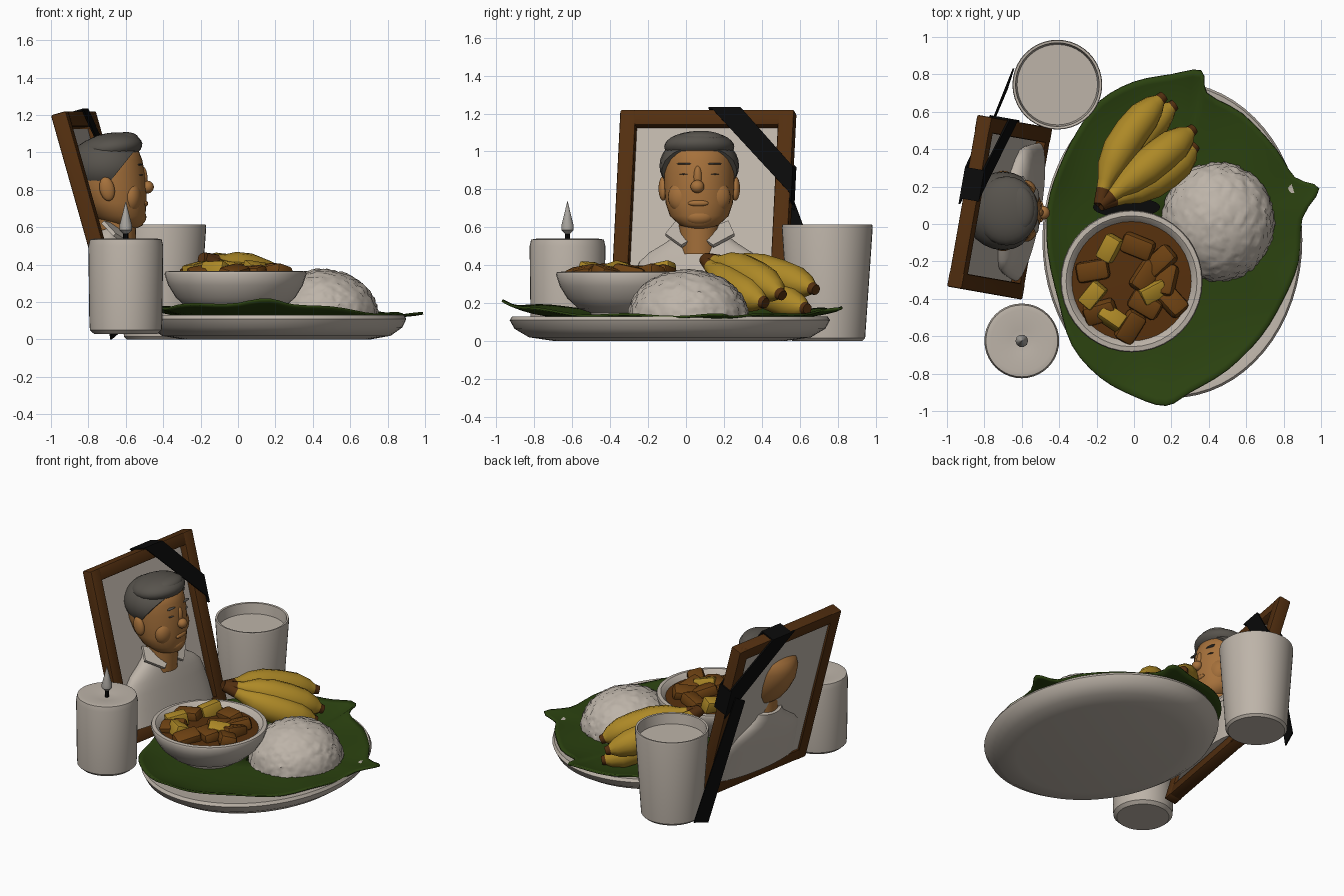
import bpy, bmesh, math, random
from mathutils import Matrix, Vector

if "Cube" in bpy.data.objects:
    bpy.data.objects.remove(bpy.data.objects["Cube"])
random.seed(4)

def mat(name, r, g, b):
    m = bpy.data.materials.new(name)
    m.diffuse_color = (r, g, b, 1)
    m.use_nodes = True
    m.node_tree.nodes["Principled BSDF"].inputs["Base Color"].default_value = m.diffuse_color
    return m

WHITE = mat("warm_white", .51, .455, .395)
GREEN = mat("leaf_green", .024, .054, .005)
WOOD = mat("wood_brown", .085, .028, .005)
SKIN = mat("skin_tan", .38, .165, .044)
HAIR = mat("hair_grey", .095, .086, .073)
YELLOW = mat("banana_yellow", .42, .25, .020)
STEW = mat("stew_brown", .095, .030, .004)
MEAT = mat("meat_brown", .15, .052, .006)
BLACK = mat("ribbon_black", .003, .003, .003)
FLAME = mat("flame_grey", .40, .38, .35)

def finish(name, bm, mats, smooth=True, angle=40, matrix=None):
    if matrix:
        bm.transform(matrix)
    bmesh.ops.recalc_face_normals(bm, faces=bm.faces)
    me = bpy.data.meshes.new(name)
    bm.to_mesh(me)
    bm.free()
    for m in mats if isinstance(mats, (list, tuple)) else [mats]:
        me.materials.append(m)
    if smooth:
        me.shade_smooth()
        me.set_sharp_from_angle(angle=math.radians(angle))
    ob = bpy.data.objects.new(name, me)
    bpy.context.collection.objects.link(ob)
    return ob

def loft(bm, rings, cap=True):
    """Skin a list of equal-length point rings."""
    vs = [[bm.verts.new(p) for p in r] for r in rings]
    n = len(vs[0])
    for a, b in zip(vs, vs[1:]):
        for i in range(n):
            bm.faces.new((a[i], a[(i + 1) % n], b[(i + 1) % n], b[i]))
    if cap:
        bm.faces.new(vs[0][::-1])
        bm.faces.new(vs[-1])

def ellipse(cx, cy, z, rx, ry, n=32):
    return [(cx + rx * math.cos(2 * math.pi * i / n), cy + ry * math.sin(2 * math.pi * i / n), z) for i in range(n)]

def lathe(name, cx, cy, profile, m, sx=1, sy=1, n=40):
    bm = bmesh.new()
    loft(bm, [ellipse(cx, cy, z, r * sx, r * sy, n) for r, z in profile])
    return finish(name, bm, m)

def ball(name, c, r, m, cuts=(), tilt=0):
    """Ellipsoid tilted about y; each cut is (point, normal) and removes the normal's side."""
    bm = bmesh.new()
    bmesh.ops.create_uvsphere(bm, u_segments=24, v_segments=16, radius=1)
    bm.transform(Matrix.Translation(c) @ Matrix.Rotation(math.radians(tilt), 4, 'Y') @ Matrix.Diagonal((*r, 1)))
    for co, no in cuts:
        bmesh.ops.bisect_plane(bm, geom=bm.verts[:] + bm.edges[:] + bm.faces[:], plane_co=co, plane_no=no, clear_outer=True)
        bmesh.ops.holes_fill(bm, edges=[e for e in bm.edges if e.is_boundary], sides=0)
    return finish(name, bm, m)

def box(name, lo, hi, m, matrix=None, bevel=0):
    bm = bmesh.new()
    bmesh.ops.create_cube(bm, size=1)
    lo, hi = Vector(lo), Vector(hi)
    bm.transform(Matrix.Translation((lo + hi) / 2) @ Matrix.Diagonal((*(hi - lo), 1)))
    if bevel:
        bmesh.ops.bevel(bm, geom=bm.edges[:], offset=bevel, segments=2, affect='EDGES', profile=.5)
    return finish(name, bm, m, matrix=matrix)

def slab(name, pts, offset, m, matrix=None):
    """Flat polygon extruded along an offset vector."""
    bm = bmesh.new()
    loft(bm, [pts, [Vector(p) + Vector(offset) for p in pts]])
    return finish(name, bm, m, False, matrix=matrix)

# Oval plate
lathe("plate", .205, -.085, [(.01, 0), (.72, 0), (.88, .02), (.97, .065), (1, .11), (.985, .13), (.95, .128),
      (.85, .108), (.01, .10)], WHITE, .695, .845, 64)

# Banana leaf: smoothed outline pulled towards the centre in rings, edges curling up
outline = [(.36, .82), (.39, .70), (.58, .59), (.76, .40), (.86, .25), (.99, .19), (.90, .03), (.88, -.2), (.80, -.4),
           (.68, -.6), (.5, -.78), (.3, -.9), (.17, -.97), (0, -.92), (-.18, -.82), (-.33, -.65), (-.4, -.42),
           (-.46, -.15), (-.46, .1), (-.4, .3), (-.3, .5), (-.18, .66), (0, .76), (.2, .80)]
pts, n = [Vector(p) for p in outline], len(outline)
edge = []
for i in range(n):
    a, b, c, d = (pts[(i + k) % n] for k in (-1, 0, 1, 2))
    for t in (0, 1 / 3, 2 / 3):
        edge.append(.5 * (2 * b + (c - a) * t + (2 * a - 5 * b + 4 * c - d) * t * t + (3 * b - a - 3 * c + d) * t ** 3))
rings = []
for s in (1, .96, .91, .85, .75, .55, .3, .05):
    ring = []
    for i, (x, y) in enumerate(edge):
        px, py = .2 + (x - .2) * s, -.07 + (y + .07) * s
        rise = .020 + .085 * max(0, -x) + .055 * (y / .9) ** 4 + .007 * math.sin(i * .9)
        ring.append((px, py, .114 + rise * s ** 5))
    rings.append(ring)
bm = bmesh.new()
loft(bm, rings, False)
leaf = finish("banana_leaf", bm, GREEN, angle=50)
mod = leaf.modifiers.new("thickness", 'SOLIDIFY')
mod.thickness, mod.offset = .012, 0

# Bowl of stew
BX, BY = -.013, -.306
lathe("bowl", BX, BY, [(.01, .125), (.19, .125), (.20, .15), (.26, .17), (.32, .225), (.36, .29), (.38, .35), (.375, .363),
      (.35, .366), (.33, .35), (.30, .30), (.01, .29)], WHITE)
lathe("stew", BX, BY, [(.01, .30), (.30, .30), (.326, .332), (.01, .342)], STEW)
# x, y, turn in degrees, potato?
chunks = [(-.13, -.13, 60, 1), (-.22, -.38, 50, 1), (-.12, -.50, -35, 1), (.10, -.36, 25, 1), (.02, -.12, -20, 0),
          (-.22, -.25, 10, 0), (.14, -.2, 40, 0), (.17, -.30, 80, 0), (.20, -.41, 130, 0), (-.02, -.55, 60, 0),
          (.06, -.43, 150, 0), (.06, -.28, 55, 0), (-.18, -.47, 20, 0)]
for i, (x, y, turn, potato) in enumerate(chunks):
    m4 = (Matrix.Translation((x, y, .365 if potato else .35)) @ Matrix.Rotation(math.radians(turn), 4, 'Z')
          @ Matrix.Rotation(random.uniform(-.4, .4), 4, 'X') @ Matrix.Rotation(random.uniform(-.25, .25), 4, 'Y'))
    h = (.07, .045, .045) if potato else (.088, .056, .042)
    box(f"{'potato' if potato else 'meat'}_chunk_{i}", [-a for a in h], h, YELLOW if potato else MEAT, m4, .012 if potato else .025)

# Rice mound with a grainy surface
bm = bmesh.new()
bmesh.ops.create_icosphere(bm, subdivisions=5, radius=1)
bmesh.ops.bisect_plane(bm, geom=bm.verts[:] + bm.edges[:] + bm.faces[:], plane_co=(0, 0, 0), plane_no=(0, 0, -1), clear_outer=True)
for v in bm.verts:
    v.co *= random.uniform(.975, 1.025)
bm.transform(Matrix.Translation((.45, .012, .12)) @ Matrix.Diagonal((.30, .318, .255, 1)))
finish("rice", bm, WHITE, angle=60)

# Banana bunch: tapered tubes from one stem
stem = Vector((-.18, .105, .43))
for k, (ctrl, end, fat) in enumerate([((-.13, .42, .38), (.16, .685, .27), .093), ((.06, .29, .39), (.32, .51, .24), .097),
                                      ((-.03, .45, .22), (.22, .64, .17), .085), ((.12, .20, .29), (.33, .42, .20), .095)]):
    ctrl, end = Vector(ctrl), Vector(end)
    bm, tube = bmesh.new(), []
    for t, r in [(0, .036), (.13, .038), (.2, .045), (.32, .8 * fat), (.48, fat), (.65, fat), (.8, .93 * fat), (.91, .64 * fat),
                 (.96, .034), (1, .028)]:
        p = stem * (1 - t) ** 2 + ctrl * 2 * t * (1 - t) + end * t * t
        d = ((ctrl - stem) * (1 - t) + (end - ctrl) * t).normalized()
        a = d.cross(Vector((0, 0, 1))).normalized()
        b = a.cross(d)
        tube.append([p + r * (a * math.cos(j * math.pi / 6) + b * math.sin(j * math.pi / 6)) for j in range(12)])
    loft(bm, tube)
    for i, f in enumerate(bm.faces):
        f.material_index = 1 if i < 12 or i >= 96 else 0
    finish(f"banana_{k}", bm, [YELLOW, WOOD], angle=50)
# Dark gap under the bunch
lathe("dark_gap", -.04, .09, [(.01, .138), (.18, .138), (.18, .145), (.01, .145)], BLACK, 1, .3, 24)

# Cup and candle
lathe("cup", -.41, .745, [(.01, 0), (.185, 0), (.2, .015), (.24, .60), (.237, .614), (.224, .612), (.215, .54), (.01, .54)], WHITE)
CX, CY = -.6, -.625
lathe("candle", CX, CY, [(.01, .03), (.17, .03), (.192, .05), (.195, .1), (.2, .5), (.192, .535), (.165, .54), (.06, .52), (.01, .52)], WHITE)
lathe("wick", CX, CY, [(.014, .51), (.014, .58)], BLACK, n=8)
lathe("flame", CX, CY, [(.008, .56), (.034, .585), (.034, .61), (.018, .67), (.002, .735)], FLAME, n=10)

# Picture frame: local x out of the front, y across, z up the leaning frame
F = Matrix.Translation((-.595, .068, .045)) @ Matrix.Rotation(math.radians(-10), 4, 'Z') @ Matrix.Rotation(math.radians(-16), 4, 'Y')
W, H, B, T = .466, 1.2, .085, .085
for s, side in ((-1, "left"), (1, "right")):
    ys = sorted((s * W, s * (W - B)))
    box(f"frame_{side}", (0, ys[0], 0), (T, ys[1], H), WOOD, F, .01)
for z, part in ((0, "bottom"), (H - B, "top")):
    box(f"frame_{part}", (.002, -W + .01, z), (T - .002, W - .01, z + B), WOOD, F, .01)
box("backing", (.015, -W + .04, .04), (.03, W - .04, H - .04), WHITE, F)

# Mourning ribbon: bands over front and back of a corner, joined round the edges
for x, part, y0, y1, z0, z1 in ((T + .002, "front", .02, .18, .73, .885), (-.012, "back", -.02, .18, .67, .91)):
    slab(f"ribbon_{part}", [(x, y0, 1.21), (x, y1, 1.21), (x, .476, z1), (x, .476, z0)], (.01, 0, 0), BLACK, F)
box("ribbon_top", (-.012, .01, 1.2), (T + .012, .18, 1.21), BLACK, F)
box("ribbon_side", (-.012, .466, .70), (T + .012, .476, .89), BLACK, F)
slab("ribbon_tail", [(-.785, .46, .80), (-.76, .53, .84), (-.64, .83, .03), (-.675, .72, 0)], (-.008, .003, 0), BLACK)

# Shirt and collar, leaning with the frame
bm = bmesh.new()
loft(bm, [ellipse(.05, 0, z, rx, ry) for z, rx, ry in [(.085, .075, .375), (.2, .08, .365), (.3, .085, .35), (.37, .087, .33),
     (.42, .086, .28), (.47, .085, .20), (.51, .08, .145), (.55, .075, .12)]])
finish("shirt", bm, WHITE, angle=60, matrix=F)
for s, side in ((-1, "left"), (1, "right")):
    slab(f"collar_{side}", [(.135, s * .012, .475), (.16, s * .085, .42), (.10, s * .185, .50), (.05, s * .14, .585), (.11, s * .08, .54)],
         (.018, 0, .01), WHITE, F)

# Neck, head and hair
HY = .07
lathe("neck", -.65, HY, [(.10, .46), (.105, .58), (.11, .70)], SKIN, n=24)
bm = bmesh.new()
loft(bm, [ellipse(x, HY, z, rx, ry) for z, rx, ry, x in [(.595, .05, .05, -.59), (.61, .095, .10, -.605), (.66, .14, .155, -.635),
     (.73, .172, .178, -.662), (.81, .195, .185, -.685), (.89, .20, .188, -.698), (.96, .185, .18, -.697), (1.02, .13, .15, -.665),
     (1.06, .06, .07, -.66)]])
finish("head", bm, SKIN, angle=60)
back = (F @ Vector((.026, 0, .8)), F.to_3x3() @ Vector((-1, 0, 0)))  # keeps hair in front of the backing
ball("hair", (-.70, HY, .925), (.208, .21, .165), HAIR, [((-.6, HY, .95), (1.25, 0, -1)), back])
ball("hair_top", (-.68, HY, 1.025), (.17, .185, .08), HAIR, [back], -8)
ball("hair_fringe", (-.615, HY + .01, 1.063), (.085, .125, .045), HAIR, tilt=-8)
ball("nose", (-.484, HY - .01, .815), (.034, .036, .034), SKIN)
ball("nose_bridge", (-.51, HY - .008, .86), (.026, .024, .065), SKIN)
ball("lips", (-.495, HY - .005, .727), (.014, .055, .016), SKIN)
ball("chin", (-.535, HY, .655), (.045, .075, .045), SKIN)
for s, side in ((-1, "left"), (1, "right")):
    ball(f"ear_{side}", (-.70, HY + s * .19, .805), (.04, .025, .065), SKIN, tilt=-12)
    ball(f"cheek_{side}", (-.575, HY + s * .08, .76), (.06, .085, .09), SKIN)
    ball(f"eyebrow_{side}", (-.522, HY + s * .078, .935), (.014, .042, .005), HAIR)
    ball(f"closed_eye_{side}", (-.522, HY + s * .075, .88), (.014, .03, .003), HAIR)
